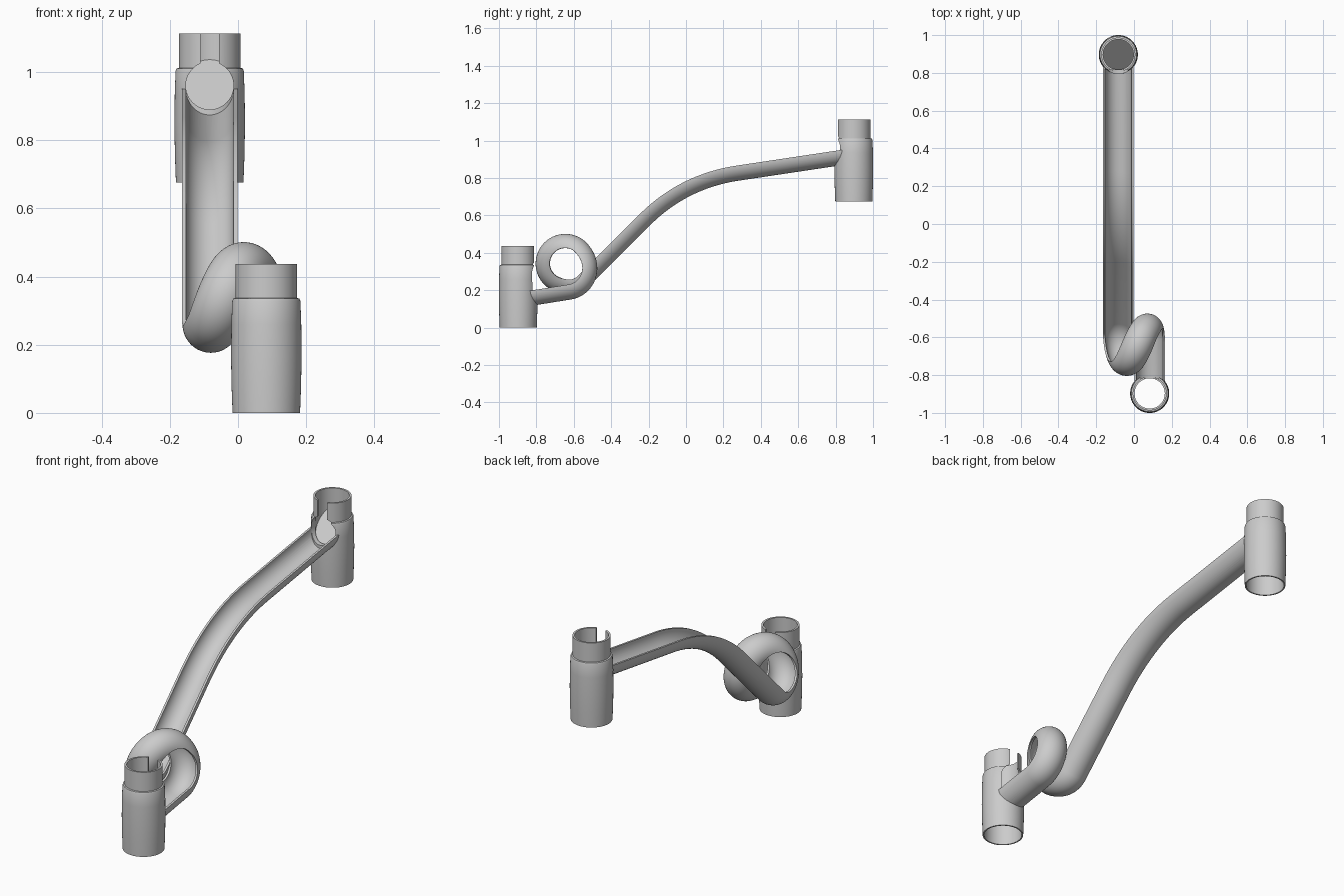
import bpy, bmesh, math
from mathutils import Vector, Matrix

old = bpy.data.objects.get("Cube")
if old:
    bpy.data.objects.remove(old, do_unlink=True)

grey = bpy.data.materials.new("plain grey")
grey.use_nodes = True
grey.diffuse_color = (0.6, 0.6, 0.6, 1)
grey.node_tree.nodes["Principled BSDF"].inputs["Base Color"].default_value = (0.6, 0.6, 0.6, 1)

SIDE = 0.083      # sideways offset of each track half
CUP_Y = 0.897
PIPE, BORE = 0.081, 0.07


def make(name, bm):
    bmesh.ops.recalc_face_normals(bm, faces=bm.faces)
    mesh = bpy.data.meshes.new(name)
    bm.to_mesh(mesh)
    bm.free()
    mesh.materials.append(grey)
    obj = bpy.data.objects.new(name, mesh)
    bpy.context.collection.objects.link(obj)
    return obj


def select(obj):
    bpy.ops.object.select_all(action='DESELECT')
    obj.select_set(True)
    bpy.context.view_layer.objects.active = obj


def cylinder(name, radius, depth, centre, along_y=False):
    bm = bmesh.new()
    turn = Matrix.Rotation(math.pi / 2, 4, 'X') if along_y else Matrix()
    bmesh.ops.create_cone(bm, cap_ends=True, segments=64, radius1=radius, radius2=radius,
                          depth=depth, matrix=Matrix.Translation(centre) @ turn)
    return make(name, bm)


def box(name, size, centre):
    bm = bmesh.new()
    bmesh.ops.create_cube(bm, size=1, matrix=Matrix.Translation(centre) @ Matrix.Diagonal((*size, 1)))
    return make(name, bm)


def cut(obj, cutters):
    for c in cutters:
        c.hide_render = True
        mod = obj.modifiers.new("cut", 'BOOLEAN')
        mod.operation, mod.solver, mod.object = 'DIFFERENCE', 'EXACT', c
        select(obj)
        bpy.ops.object.modifier_apply(modifier=mod.name)
        bpy.data.objects.remove(c, do_unlink=True)


def smooth(obj):
    select(obj)
    bpy.ops.object.shade_smooth_by_angle(angle=math.radians(30))


def ease(t):
    t = min(max(t, 0), 1)
    return t * t * (3 - 2 * t)


def track_path():
    # straight run, bend, slope, loop and outlet, from the high end to the low end
    pts = [Vector((-SIDE, 0.87, 0.956))]
    a, b, c = Vector((-SIDE, 0.27, 0.866)), Vector((-SIDE, -0.034, 0.82)), Vector((-SIDE, -0.25, 0.604))
    for i in range(25):
        t = i / 24
        pts.append(a * (1 - t) ** 2 + b * 2 * t * (1 - t) + c * t * t)
    turn, steps = 396, 100
    for i in range(steps + 1):
        deg = turn * i / steps
        r = 0.078 + 0.016 * ease(1 - deg / 70) + 0.035 * ease(1 - (turn - deg) / 120)
        ang = math.radians(-45 - deg)
        pts.append(Vector((-SIDE + 2 * SIDE * ease(deg / turn),
                           -0.645 + r * math.cos(ang), 0.342 + r * math.sin(ang))))
    pts.append(Vector((SIDE, -0.87, 0.192)))
    return pts


def half_pipe(name, pts):
    n = 24
    arc = [math.pi + math.pi * i / n for i in range(n + 1)]
    section = [(PIPE * math.cos(t), PIPE * math.sin(t)) for t in arc]
    section += [(BORE * math.cos(t), BORE * math.sin(t)) for t in reversed(arc)]
    bm = bmesh.new()
    rings = []
    for i, p in enumerate(pts):
        before, after = pts[max(i - 1, 0)], pts[min(i + 1, len(pts) - 1)]
        d = Vector()
        for s in (p - before, after - p):
            if s.length > 0:
                d += s.normalized()
        d.normalize()
        up = Vector((0, d.z, -d.y)).normalized()
        side = up.cross(d)
        rings.append([bm.verts.new(p + side * u + up * v) for u, v in section])
    m = len(section)
    for r0, r1 in zip(rings, rings[1:]):
        for j in range(m):
            bm.faces.new((r0[j], r0[(j + 1) % m], r1[(j + 1) % m], r1[j]))
    bm.faces.new(rings[0])
    bm.faces.new(rings[-1])
    return make(name, bm)


def cup(name, x, y, z, facing, low):
    # barrel with a narrower neck, turned from one closed profile
    profile = [(0.099, 0), (0.102, 0.08), (0.1035, 0.17), (0.1025, 0.26), (0.1, 0.328), (0.097, 0.335),
               (0.09, 0.337), (0.09, 0.437), (0.08, 0.437), (0.08, 0.125), (0.092, 0.105), (0.092, 0)]
    bm = bmesh.new()
    n = 64
    rings = []
    for i in range(n):
        t = 2 * math.pi * i / n
        rings.append([bm.verts.new((x + r * math.cos(t), y + r * math.sin(t), z + h)) for r, h in profile])
    m = len(profile)
    for i in range(n):
        r0, r1 = rings[i], rings[(i + 1) % n]
        for j in range(m):
            bm.faces.new((r0[j], r1[j], r1[(j + 1) % m], r0[(j + 1) % m]))
    obj = make(name, bm)
    # ball doorway and the slot above it
    mid = y + facing * 0.1
    high = 0.285
    cutters = [cylinder("door_cutter", BORE, 0.14, (x, mid, z + high), True),
               box("slot_cutter", (0.055, 0.14, 0.3), (x, mid, z + high + 0.15))]
    if low < high:
        cutters += [cylinder("low_door_cutter", BORE, 0.14, (x, mid, z + low), True),
                    box("door_gap_cutter", (2 * BORE, 0.14, high - low), (x, mid, z + (low + high) / 2))]
    cut(obj, cutters)
    smooth(obj)


# track, trimmed inside both cups
track = half_pipe("loop_track", track_path())
cut(track, [cylinder("trim_cutter", 0.085, 0.6, (-SIDE, CUP_Y, 0.9)),
            cylinder("trim_cutter", 0.085, 0.6, (SIDE, -CUP_Y, 0.2))])
smooth(track)

# cups at both ends
cup("start_cup", -SIDE, CUP_Y, 0.675, -1, 0.285)
cup("finish_cup", SIDE, -CUP_Y, 0, 1, 0.2)

# sloping floor that sends the ball out of the start cup
bm = bmesh.new()
bmesh.ops.create_cone(bm, cap_ends=True, segments=64, radius1=0.081, radius2=0.081, depth=0.1,
                      matrix=Matrix.Translation((-SIDE, CUP_Y, 0.85)))
for v in bm.verts:
    if v.co.z > 0.85:
        v.co.z = 0.875 + 1.0 * (v.co.y - CUP_Y + 0.081)
smooth(make("start_floor", bm))
